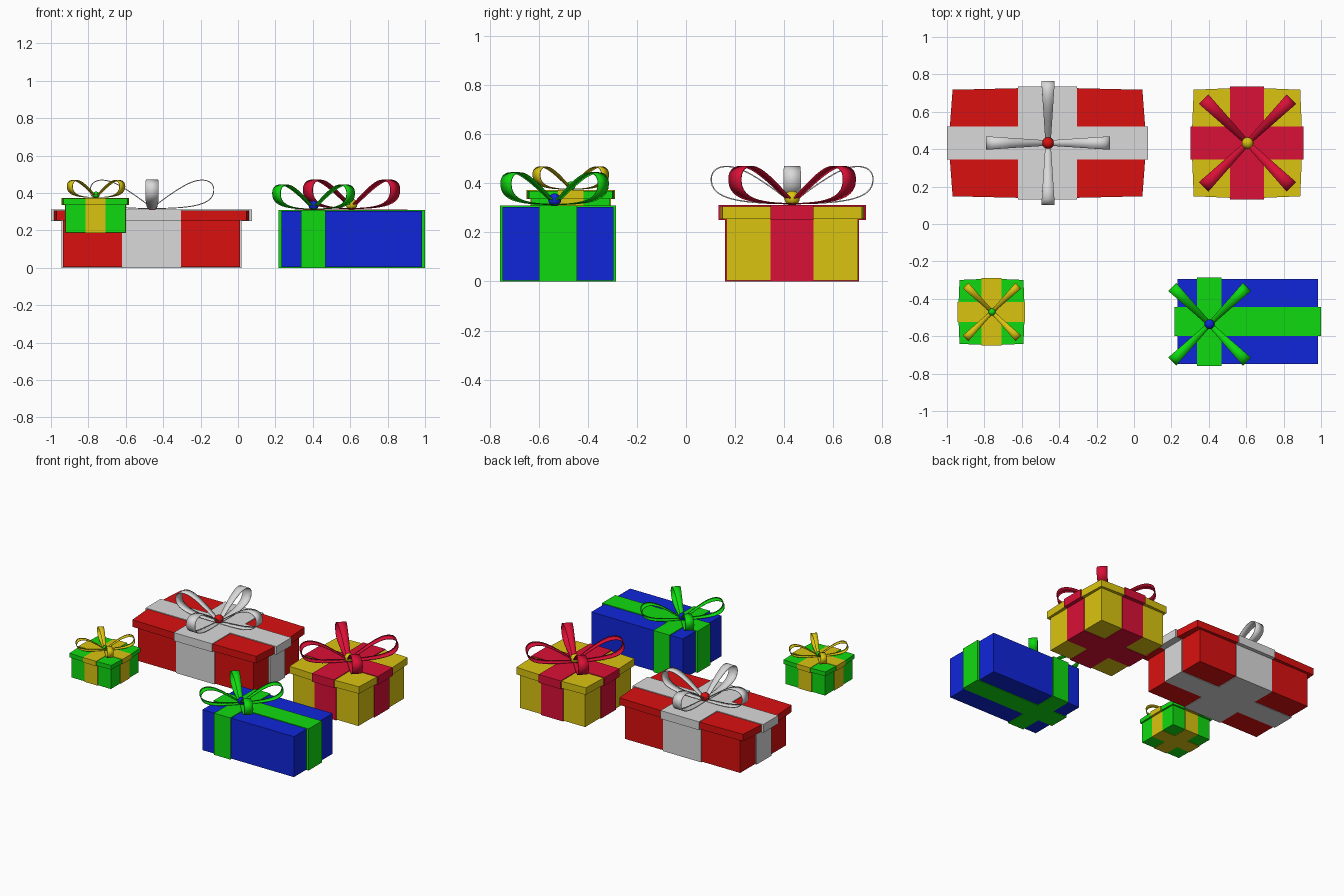
import bpy, bmesh, math
from mathutils import Vector, Matrix
from mathutils.geometry import interpolate_bezier

cube = bpy.data.objects.get("Cube")
if cube:
    bpy.data.objects.remove(cube)


def material(name, r, g, b):
    mat = bpy.data.materials.new(name)
    mat.use_nodes = True
    mat.diffuse_color = (r, g, b, 1)
    mat.node_tree.nodes["Principled BSDF"].inputs["Base Color"].default_value = (r, g, b, 1)
    return mat


red = material("red", 0.7, 0.005, 0.005)
silver = material("silver", 0.7, 0.7, 0.7)
yellow = material("yellow", 0.7, 0.55, 0.005)
crimson = material("crimson", 0.7, 0.005, 0.037)
blue = material("blue", 0.005, 0.019, 0.7)
green = material("green", 0.005, 0.7, 0.005)


def add_object(name, bm, mat, place):
    bmesh.ops.recalc_face_normals(bm, faces=bm.faces)
    mesh = bpy.data.meshes.new(name)
    bm.to_mesh(mesh)
    bm.free()
    mesh.materials.append(mat)
    obj = bpy.data.objects.new(name, mesh)
    bpy.context.collection.objects.link(obj)
    obj.location, scale = place
    obj.scale = (scale, scale, scale)
    return obj


def prism(bm, outline, z0, z1):
    face = bm.faces.new([bm.verts.new((x, y, z0)) for x, y in outline])
    out = bmesh.ops.extrude_face_region(bm, geom=[face])["geom"]
    # The extrusion leaves the starting face in place as the bottom cap
    top = [v for v in out if isinstance(v, bmesh.types.BMVert)]
    bmesh.ops.translate(bm, verts=top, vec=(0, 0, z1 - z0))


def block(name, half, z0, z1, mat, place, band, pull=0.0):
    """Box whose corners are drawn in slightly beside the ribbon bands."""
    hx, hy = half
    bx, by = band
    cx, cy = hx * (1 - pull), hy * (1 - pull)
    outline = [(hx, -by), (hx, by), (cx, cy), (bx, hy), (-bx, hy), (-cx, cy),
               (-hx, by), (-hx, -by), (-cx, -cy), (-bx, -hy), (bx, -hy), (cx, -cy)]
    bm = bmesh.new()
    prism(bm, outline, z0, z1)
    add_object(name, bm, mat, place)


def ribbon_cross(name, half, z0, z1, mat, place, band, shift=0.0):
    """Two crossing bands that wrap right round a box."""
    hx, hy = half
    bx, by = band
    for label, x0, x1, y in (("lengthwise", -hx, hx, by),
                             ("crosswise", shift - bx, shift + bx, hy)):
        bm = bmesh.new()
        prism(bm, [(x0, -y), (x1, -y), (x1, y), (x0, y)], z0, z1)
        add_object(name + "_" + label, bm, mat, place)


def teardrop():
    """Side profile of one bow loop, from the knot out and back."""
    curves = [((0, 0.006), (0.2, 0.008), (0.325, 0.02), (0.33, 0.1)),
              ((0.33, 0.1), (0.333, 0.15), (0.29, 0.16), (0.26, 0.158)),
              ((0.26, 0.158), (0.2, 0.156), (0.12, 0.1), (0, 0.01))]
    path = []
    for curve in curves:
        a, b, c, d = [Vector((r, 0, z)) for r, z in curve]
        path += interpolate_bezier(a, b, c, d, 12)[:-1]
    return path + [Vector((0, 0, 0.01))]


def bow(name, turn, mat, knot_mat, place):
    bm = bmesh.new()
    for i in range(4):
        rot = Matrix.Rotation(turn + i * math.pi / 2, 3, "Z")
        rows = []
        for p in teardrop():
            w = 0.014 + 0.066 * p.x
            rows.append([bm.verts.new(rot @ Vector((p.x, s * w, p.z))) for s in (-1, 1)])
        for (a, b), (c, d) in zip(rows, rows[1:]):
            bm.faces.new((a, b, d, c))
    obj = add_object(name + "_bow", bm, mat, place)
    obj.data.shade_smooth()
    solid = obj.modifiers.new("thickness", "SOLIDIFY")
    solid.thickness = 0.005
    solid.offset = 0

    # Round knot in the middle of the bow
    bm = bmesh.new()
    bmesh.ops.create_uvsphere(bm, u_segments=24, v_segments=12, radius=0.031,
                              matrix=Matrix.Translation((0, 0, 0.028)))
    knot = add_object(name + "_knot", bm, knot_mat, place)
    knot.data.shade_smooth()


def lidded_gift(name, centre, scale, body, lid, band, turn, box_mat, trim_mat):
    place = (centre, scale)
    block(name + "_body", body, 0.004, 0.29, box_mat, place, band)
    ribbon_cross(name + "_body_ribbon", [h * 1.02 for h in body],
                 0, 0.292, trim_mat, place, band)
    block(name + "_lid", lid, 0.254, 0.306, box_mat, place, band, 0.028)
    ribbon_cross(name + "_lid_ribbon", [h * 1.027 for h in lid],
                 0.25, 0.311, trim_mat, place, band)
    bow_centre = Vector(centre) + Vector((0.003, 0, 0.311 * scale))
    bow(name, turn, trim_mat, box_mat, (bow_centre, scale))


diagonal = math.pi / 4

# Long, square and small gifts with lids
lidded_gift("long_gift", (-0.4625, 0.433, 0), 1, (0.473, 0.268), (0.522, 0.293),
            (0.157, 0.088), 0, red, silver)
lidded_gift("square_gift", (0.604, 0.433, 0), 1, (0.268, 0.268), (0.293, 0.293),
            (0.09, 0.088), diagonal, yellow, crimson)
lidded_gift("small_gift", (-0.762, -0.47, 0.186), 0.6, (0.268, 0.268), (0.293, 0.293),
            (0.09, 0.088), diagonal, green, yellow)

# Plain wrapped gift with an off-centre ribbon
place = ((0.608, -0.522, 0), 1)
block("wrapped_gift_body", (0.375, 0.227), 0.004, 0.304, blue, place, (0.066, 0.077))
ribbon_cross("wrapped_gift_ribbon", (0.391, 0.2365), 0, 0.309, green, place,
             (0.066, 0.077), -0.206)
bow("wrapped_gift", diagonal, green, blue, ((0.404, -0.536, 0.309), 0.85))
